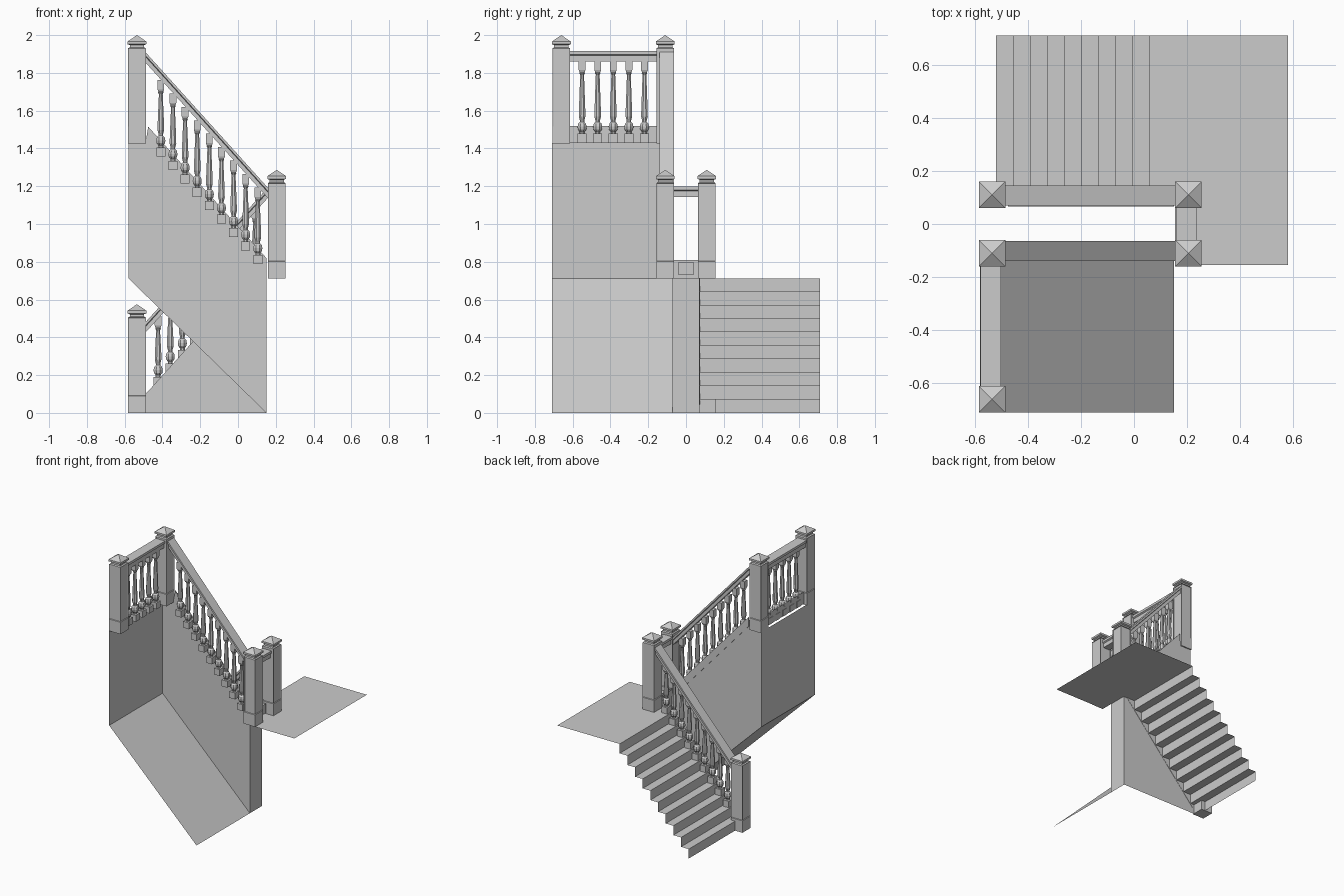
import bpy, bmesh, math
from mathutils import Vector

if "Cube" in bpy.data.objects:
    bpy.data.objects.remove(bpy.data.objects["Cube"])

RISE, RUN = 0.0712, 0.0642
SLOPE = RISE / RUN


def finish(name, bm, loc=(0, 0, 0)):
    mesh = bpy.data.meshes.new(name)
    bm.to_mesh(mesh)
    bm.free()
    ob = bpy.data.objects.new(name, mesh)
    ob.location = loc
    bpy.context.collection.objects.link(ob)
    return ob


def sheet(name, pts):
    """One flat polygon."""
    bm = bmesh.new()
    bm.faces.new([bm.verts.new(p) for p in pts])
    return finish(name, bm)


def sweep(name, profile, p0, p1, side):
    """Extrude a (side, up) profile from p0 to p1 with plumb-cut ends."""
    bm = bmesh.new()
    side, up = Vector(side), Vector((0, 0, 1))
    a, b = [[bm.verts.new(Vector(p) + side * u + up * v) for u, v in profile]
            for p in (p0, p1)]
    n = len(profile)
    for i in range(n):
        j = (i + 1) % n
        bm.faces.new((a[i], a[j], b[j], b[i]))
    bm.faces.new(a)
    bm.faces.new(b)
    bmesh.ops.recalc_face_normals(bm, faces=bm.faces)
    return finish(name, bm)


def turn(bm, rings, n):
    """Stack n-sided rings of (radius, z); four sides gives a square section."""
    k = math.sqrt(2) if n == 4 else 1
    loops = [[bm.verts.new((r * k * math.cos((i + .5) * math.tau / n),
                            r * k * math.sin((i + .5) * math.tau / n), z))
              for i in range(n)] for r, z in rings]
    bands = []
    for a, b in zip(loops, loops[1:]):
        bands.append([bm.faces.new((a[i], a[(i + 1) % n], b[(i + 1) % n], b[i]))
                      for i in range(n)])
    bm.faces.new(loops[0][::-1])
    bm.faces.new(loops[-1])
    return bands


def post(name, x, y, z):
    bm = bmesh.new()
    bands = turn(bm, [(.047, 0), (.047, .09), (.047, .505), (.038, .51), (.038, .522),
                      (.05, .527), (.05, .541), (.0003, .575)], 4)
    # recessed panel on each side of the shaft
    bmesh.ops.inset_individual(bm, faces=bands[1], thickness=.011, depth=0)
    bmesh.ops.inset_individual(bm, faces=bands[1], thickness=.003, depth=-.005)
    return finish(name, bm, (x, y, z))


def baluster(name, x, y, z, h):
    bm = bmesh.new()
    turn(bm, [(.024, 0), (.024, .048)], 4)
    turn(bm, [(.014, .048), (.014, .058), (.024, .07), (.026, .085), (.022, .102),
              (.013, .11), (.013, .118), (.019, .14), (.018, .18), (.011, h - .075),
              (.016, h - .066), (.012, h - .058)], 8)
    turn(bm, [(.013, h - .062), (.018, h - .05), (.018, h)], 4)
    return finish(name, bm, (x, y, z))


# lower flight: zigzag sheet of risers and treads
bm = bmesh.new()
line = [(-.52, 0)]
for k in range(10):
    x = -.52 + RUN * k
    line += [(x, RISE * (k + 1)), (x + RUN, RISE * (k + 1))]
line[-1] = (.155, .712)
pairs = [[bm.verts.new((x, y, z)) for y in (.07, .71)] for x, z in line]
for a, b in zip(pairs, pairs[1:]):
    bm.faces.new((a[0], b[0], b[1], a[1]))
finish("lower_steps", bm)

# landing
sheet("landing", [(.155, -.155, .712), (.58, -.155, .712), (.58, .71, .712), (.155, .71, .712)])

# side walls, closing walls and sloping soffit
sheet("lower_side_wall", [(-.49, .072, 0), (.15, .072, 0), (.15, .072, .81),
                          (-.475, .072, .115), (-.49, .072, .1)])
sheet("upper_side_wall", [(-.58, -.072, .712), (.15, -.072, 0), (.15, -.072, .82),
                          (-.475, -.072, 1.515), (-.49, -.072, 1.43), (-.58, -.072, 1.43)])
sheet("well_end_wall", [(.15, -.072, 0), (.15, .072, 0), (.15, .072, .81), (.15, -.072, .81)])
sheet("upper_end_wall", [(-.58, -.71, .712), (-.58, -.072, .712),
                         (-.58, -.072, 1.43), (-.58, -.71, 1.43)])
sheet("soffit", [(.15, -.71, 0), (.15, -.072, 0), (-.58, -.072, .712), (-.58, -.71, .712)])

# trim bands along the strings
band = [(0, 0), (.008, 0), (.008, -.07), (0, -.07)]
sweep("lower_string_trim", band, (-.475, .066, .115), (.15, .066, .81), (0, 1, 0))
sweep("upper_string_trim", band, (-.475, -.074, 1.515), (.15, -.074, .82), (0, 1, 0))
sheet("gallery_curb", [(-.556, -.615, 1.43), (-.556, -.155, 1.43),
                       (-.556, -.155, 1.52), (-.556, -.615, 1.52)])
sheet("landing_curb", [(.165, -.155, .712), (.165, .155, .712),
                       (.165, .155, .81), (.165, -.155, .81)])
sweep("landing_curb_panel", [(0, 0), (.04, 0), (.04, .07), (0, .07)],
      (.165, -.04, .73), (.165, .04, .73), (1, 0, 0))

# newel posts
for name, x, y, z in (("bottom_post", -.535, .11, 0), ("landing_post_back", .205, .11, .712),
                      ("landing_post_front", .205, -.11, .712),
                      ("top_post_inner", -.535, -.11, 1.425), ("top_post_outer", -.535, -.66, 1.425)):
    post(name, x, y, z)

# handrails
rail = [(-.038, 0), (.038, 0), (.038, -.018), (.028, -.024), (.028, -.055),
        (-.028, -.055), (-.028, -.024), (-.038, -.018)]
sweep("lower_handrail", rail, (-.49, .107, .48), (.16, .107, 1.195), (0, 1, 0))
sweep("upper_handrail", rail, (-.49, -.102, 1.91), (.16, -.102, 1.19), (0, 1, 0))
sweep("gallery_handrail", rail, (-.54, -.615, 1.915), (-.54, -.155, 1.915), (1, 0, 0))
sweep("landing_handrail", rail, (.197, -.065, 1.198), (.197, .065, 1.198), (1, 0, 0))

# balusters, one per step, and five on the gallery
for k in range(9):
    baluster(f"lower_baluster_{k}", -.423 + RUN * k, .105, RISE * (k + 2), .37)
    baluster(f"upper_baluster_{k}", .105 - RUN * k, -.105, .788 + RISE * k, .405)
for k in range(5):
    baluster(f"gallery_baluster_{k}", -.535, -.55 + .0825 * k, 1.43, .435)
